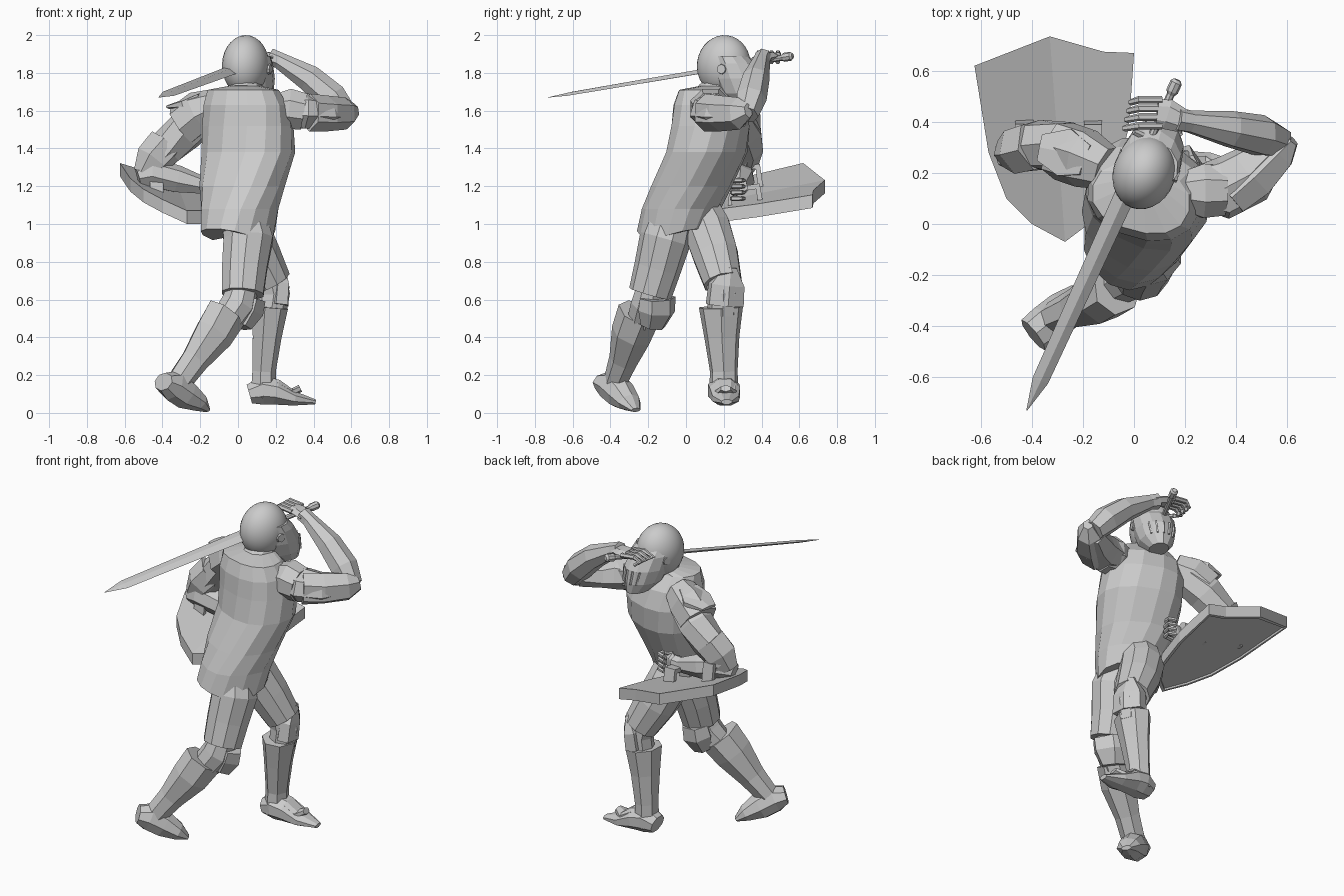
import bpy, bmesh, math
from mathutils import Vector, Matrix


def make(name, bm, smooth=False):
    bmesh.ops.recalc_face_normals(bm, faces=bm.faces)
    me = bpy.data.meshes.new(name)
    bm.to_mesh(me)
    bm.free()
    for p in me.polygons:
        p.use_smooth = smooth
    ob = bpy.data.objects.new(name, me)
    bpy.context.collection.objects.link(ob)
    return ob


def skin(name, rings, smooth=False):
    bm = bmesh.new()
    vs = [[bm.verts.new(p) for p in r] for r in rings]
    n = len(vs[0])
    for a, b in zip(vs, vs[1:]):
        for i in range(n):
            j = (i + 1) % n
            bm.faces.new((a[i], a[j], b[j], b[i]))
    bm.faces.new(vs[0])
    bm.faces.new(vs[-1])
    return make(name, bm, smooth)


def tube(name, pts, sides=8, ref=(0, 0, 1), spin=0.0):
    """Loft along a path of (x, y, z, radius along ref, other radius)."""
    pts = [p if len(p) == 5 else (*p, p[3]) for p in pts]
    c = [Vector(p[:3]) for p in pts]
    rings = []
    for k, p in enumerate(pts):
        t = (c[min(k + 1, len(c) - 1)] - c[max(k - 1, 0)]).normalized()
        u = Vector(ref)
        u = (u - t * u.dot(t)).normalized()
        v = t.cross(u)
        rings.append([c[k] + u * p[3] * math.cos(a) + v * p[4] * math.sin(a)
                      for a in (2 * math.pi * i / sides + spin for i in range(sides))])
    return skin(name, rings)


def level_loft(name, rows, sides=14, power=1.0, hem=0.0):
    """Stack of level rings (cx, cy, z, rx, ry, turn in degrees)."""
    rings = []
    for k, (cx, cy, z, rx, ry, deg) in enumerate(rows):
        r = []
        for i in range(sides):
            a = 2 * math.pi * i / sides
            x, y = [math.copysign(abs(w) ** power, w) for w in (math.cos(a), math.sin(a))]
            q = Matrix.Rotation(math.radians(deg), 3, 'Z') @ Vector((rx * x, ry * y, 0))
            r.append(q + Vector((cx, cy, z + (hem * abs(math.sin(a)) if k == 0 else 0))))
        rings.append(r)
    return skin(name, rings)


def blob(name, loc, size, turn=0, tilt=0, smooth=False):
    bm = bmesh.new()
    if smooth:
        bmesh.ops.create_uvsphere(bm, u_segments=28, v_segments=16, radius=1)
    else:
        bmesh.ops.create_icosphere(bm, subdivisions=1, radius=1)
    bm.transform(Matrix.Translation(loc) @ Matrix.Rotation(math.radians(turn), 4, 'Z')
                 @ Matrix.Rotation(math.radians(tilt), 4, 'X') @ Matrix.Diagonal((*size, 1)))
    return make(name, bm, smooth)


# Tunic, twisted from hips to shoulders
level_loft("tunic", [
    (0.0, -0.06, 0.915, .18, .2, -42), (0.01, -0.025, 1.08, .2, .2, -38),
    (0.022, 0.03, 1.2, .225, .2, -30), (0.055, 0.11, 1.38, .25, .2, -24),
    (0.052, 0.13, 1.52, .243, .2, -20), (0.042, 0.12, 1.63, .228, .18, -16),
    (0.027, 0.10, 1.71, .195, .13, -15), (0.035, 0.15, 1.73, .09, .08, -15)],
    power=0.87, hem=0.06)
tube("neck_collar", [(0.035, 0.15, 1.68, .1), (0.045, 0.19, 1.74, .085), (0.05, 0.2, 1.8, .08)],
     10, ref=(0, 1, 0))

# Helmet and visor
blob("helmet", (0.04, 0.2, 1.84), (.122, .145, .16), -20, -8, smooth=True)
level_loft("visor", [(0.1, 0.34, 1.625, .055, .075, -20), (0.085, 0.3, 1.69, .1, .125, -20),
                     (0.075, 0.275, 1.77, .118, .14, -20), (0.065, 0.25, 1.85, .122, .12, -20),
                     (0.06, 0.23, 1.89, .115, .1, -20)], sides=12)
turn = Matrix.Rotation(math.radians(-20), 3, 'Z')
for i in range(-2, 3):
    a = math.radians(90 + 20 * i)
    lo = Vector((0.085, 0.3, 1.69)) + turn @ Vector((.1 * math.cos(a), .126 * math.sin(a), 0))
    hi = Vector((0.075, 0.275, 1.77)) + turn @ Vector((.12 * math.cos(a), .142 * math.sin(a), 0))
    tube("visor_bar", [(*lo, .007), (*hi, .007)], 4, ref=(1, 0, 0))
for s in (-1, 1):
    c = Vector((0.05, 0.21, 1.82))
    a, b = c + turn @ Vector((s * .1, 0.02, 0)), c + turn @ Vector((s * .125, 0.02, 0))
    tube("visor_pivot", [(*a, .03), (*b, .025)], 8)

# Rear leg
back_ref = (0.6, 0.8, 0)
tube("rear_thigh", [(0.03, -0.07, 1.05, .12), (0.055, -0.11, 0.92, .137), (0.035, -0.15, 0.77, .125),
                    (0.025, -0.19, 0.63, .115)], 10, back_ref)
tube("rear_knee", [(0.03, -0.18, 0.67, .08), (0.0, -0.2, 0.57, .095), (-0.06, -0.23, 0.49, .085)], 8, back_ref)
tube("rear_knee_plate", [(0.04, -0.15, 0.61, .08, .12), (0.025, -0.155, 0.54, .09, .12),
                         (0.0, -0.175, 0.46, .06, .08)], 6, back_ref)
tube("rear_greave", [(-0.065, -0.245, 0.525, .125, .105), (-0.13, -0.285, 0.42, .115, .105),
                     (-0.23, -0.33, 0.28, .08, .075), (-0.31, -0.37, 0.17, .065, .07)], 7, back_ref)
tube("rear_boot", [(-0.395, -0.435, 0.165, .05, .075), (-0.345, -0.395, 0.145, .085, .08),
                   (-0.28, -0.345, 0.1, .082, .08), (-0.21, -0.3, 0.055, .05, .07),
                   (-0.165, -0.265, 0.015, .013, .03)], 8, (0.2, 0.1, 1))

# Front leg
tube("front_thigh", [(0.01, 0.05, 1.1, .12), (0.035, 0.11, 0.98, .13), (0.1, 0.155, 0.84, .125),
                     (0.18, 0.195, 0.69, .105)], 10, (1, 0, 0))
tube("front_knee", [(0.17, 0.19, 0.73, .085), (0.19, 0.2, 0.63, .085), (0.175, 0.195, 0.52, .08)], 8, (1, 0, 0))
tube("front_knee_plate", [(0.235, 0.235, 0.77, .015, .04), (0.215, 0.215, 0.68, .06, .105),
                          (0.205, 0.205, 0.57, .065, .11)], 6, (1, 0.3, 0))
tube("front_greave", [(0.165, 0.185, 0.56, .1, .12), (0.15, 0.19, 0.4, .08, .095),
                      (0.135, 0.2, 0.22, .065, .075), (0.13, 0.2, 0.08, .07, .08)], 7, (1, 0, 0))
tube("front_boot", [(0.06, 0.2, 0.1, .055, .065), (0.13, 0.2, 0.12, .083, .09), (0.2, 0.205, 0.11, .073, .088),
                    (0.3, 0.21, 0.075, .04, .075), (0.41, 0.215, 0.058, .014, .03)], 8, (0, 0, 1), math.pi / 8)
tube("front_boot_plate", [(0.2, 0.205, 0.15, .025, .065), (0.28, 0.21, 0.105, .025, .065),
                          (0.33, 0.21, 0.13, .02, .03)], 6)

# Sword arm, bent back over the head
tube("sword_shoulder_plate", [(0.2, 0.13, 1.61, .085), (0.27, 0.13, 1.61, .115), (0.35, 0.13, 1.595, .105)],
     8, spin=.39)
tube("sword_upper_arm", [(0.25, 0.15, 1.6, .085), (0.35, 0.14, 1.595, .1, .125),
                         (0.45, 0.19, 1.585, .085, .12), (0.55, 0.29, 1.585, .075, .07)], 7)
tube("sword_elbow_plate", [(0.38, 0.1, 1.59, .1, .08), (0.47, 0.18, 1.585, .095, .095),
                           (0.57, 0.28, 1.585, .085, .075), (0.62, 0.33, 1.6, .04, .03)], 6)
tube("sword_forearm", [(0.57, 0.32, 1.58, .065), (0.5, 0.345, 1.665, .083), (0.38, 0.37, 1.77, .073),
                       (0.22, 0.4, 1.865, .045), (0.17, 0.41, 1.885, .047)], 7, (0, 1, 0))
tube("sword_palm", [(0.2, 0.4, 1.88, .045, .025), (0.13, 0.43, 1.89, .06, .025),
                    (0.09, 0.435, 1.895, .055, .02)], 6, (0, 1, 0))
for i in range(4):
    y = 0.385 + 0.034 * i
    tube("sword_finger", [(0.11, y, 1.895, .015), (0.02, y, 1.905, .015), (-0.035 + .008 * i, y - 0.01, 1.88, .013),
                          (0.02, y, 1.855, .012)], 6, (0, 1, 0))

# Sword
tip, end = Vector((-0.42, -0.73, 1.67)), Vector((0.17, 0.565, 1.89))
at = lambda f, *r: (*(tip.lerp(end, f)), *r)
side = (0.86, -0.4, -0.32)
tube("sword_blade", [at(0, .002, .001), at(.09, .034, .008), at(.45, .04, .011), at(.82, .046, .013)], 4, side)
g = Vector(at(.82))
tube("sword_guard", [(*(g - Vector(side) * .075), .014), (*(g + Vector(side) * .075), .014)], 6)
tube("sword_grip", [at(.82, .015), at(.96, .016)], 8)
tube("sword_pommel", [at(.955, .016), at(.965, .024), at(.992, .024), at(1, .014)], 8)

# Shield arm
tube("shield_shoulder_plate", [(-0.11, 0.22, 1.63, .09), (-0.2, 0.26, 1.59, .12), (-0.29, 0.29, 1.52, .12)], 7)
tube("shield_shoulder_wing", [(-0.19, 0.25, 1.68, .015, .07), (-0.27, 0.28, 1.635, .03, .11),
                              (-0.37, 0.3, 1.62, .01, .06)], 6)
tube("shield_upper_arm", [(-0.18, 0.26, 1.57, .1), (-0.28, 0.3, 1.49, .108), (-0.38, 0.31, 1.4, .1),
                          (-0.47, 0.29, 1.3, .075)], 7)
tube("shield_elbow_plate", [(-0.38, 0.31, 1.42, .105), (-0.45, 0.29, 1.34, .1), (-0.5, 0.28, 1.26, .06)], 6)
tube("shield_forearm", [(-0.53, 0.27, 1.25, .045), (-0.46, 0.28, 1.27, .08), (-0.32, 0.29, 1.235, .075),
                        (-0.17, 0.285, 1.2, .045), (-0.12, 0.28, 1.2, .048)], 7)
blob("shield_palm", (-0.09, 0.26, 1.19), (.05, .028, .055))
for i in range(4):
    z = 1.135 + 0.032 * i
    tube("shield_finger", [(-0.08, 0.245, z, .014), (-0.025, 0.25, z, .014), (-0.015, 0.29, z, .013),
                           (-0.06, 0.305, z, .012)], 6)

# Shield, lying almost level with a bent spine and a raised rim below
outline = [(-.33, .735), (-.625, .62), (-.57, .28), (-.5, .1), (-.4, 0), (-.27, -.07),
           (-.19, -.01), (-.08, .14), (-.02, .38), (0, .67), (-.12, .675)]
bm = bmesh.new()
v = [bm.verts.new((x, y, .985 - .28 * x + .18 * y + .08 * abs(x + .3) - (.015 if i in (0, 5) else .01)))
     for i, (x, y) in enumerate(outline)]
halves = [bm.faces.new(v[:6]), bm.faces.new([v[0]] + v[5:])]
body = bmesh.ops.extrude_face_region(bm, geom=halves)["geom"]
bmesh.ops.translate(bm, verts=[e for e in body if isinstance(e, bmesh.types.BMVert)], vec=(0, 0, -.035))
bmesh.ops.translate(bm, verts=v, vec=(0, 0, .035))
bmesh.ops.recalc_face_normals(bm, faces=bm.faces)
outer = [f for f in bm.faces if f.normal.z < -.7]
bmesh.ops.inset_region(bm, faces=outer, thickness=.02, use_boundary=True)
bmesh.ops.inset_region(bm, faces=outer, thickness=.003, depth=-.01, use_boundary=True)
make("shield", bm)

# Shield straps around the forearm
for x, h in ((-0.43, .13), (-0.16, .1)):
    z = .975 - .28 * x + .06
    tube("shield_strap", [(x, 0.23, z, .05, .015), (x, 0.24, z + h, .05, .02),
                          (x, 0.38, z + h + .02, .05, .025), (x, 0.4, z, .05, .02)], 4, (1, 0, 0), math.pi / 4)
